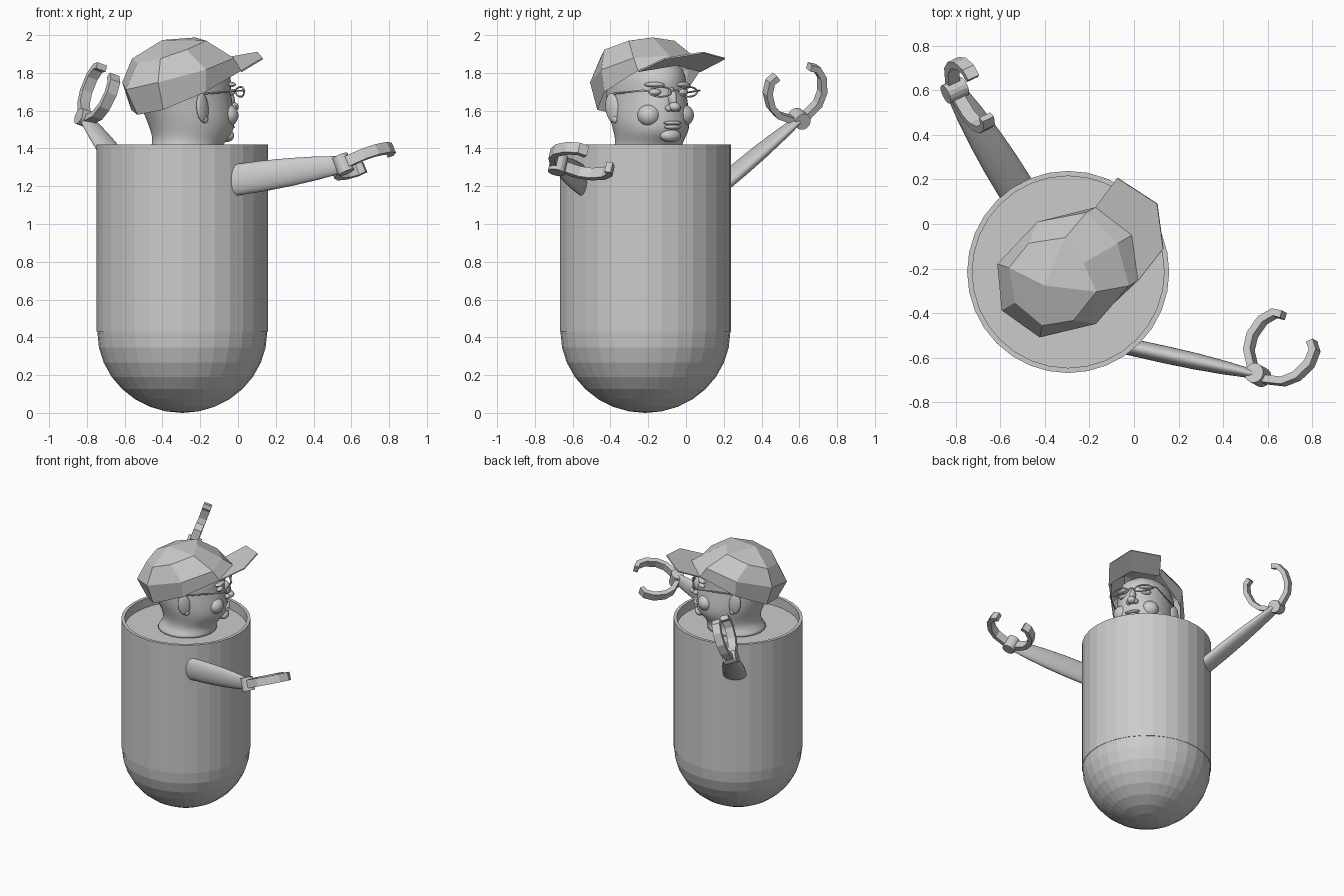
import bpy, bmesh, math
from mathutils import Vector, Matrix

if "Cube" in bpy.data.objects:
    bpy.data.objects.remove(bpy.data.objects["Cube"])

AXIS = Vector((-0.295, -0.215, 0))
HEAD = Matrix.Translation(AXIS) @ Matrix.Rotation(math.radians(30), 4, 'Z')   # local x = face forward


def make(name, verts, faces, smooth=False):
    me = bpy.data.meshes.new(name)
    me.from_pydata([tuple(v) for v in verts], [], faces)
    bm = bmesh.new()
    bm.from_mesh(me)
    bmesh.ops.recalc_face_normals(bm, faces=bm.faces)
    bm.to_mesh(me)
    bm.free()
    for p in me.polygons:
        p.use_smooth = smooth
    ob = bpy.data.objects.new(name, me)
    bpy.context.collection.objects.link(ob)
    return ob


def loft(name, rings, smooth=False, caps=(True, True)):
    n = len(rings[0])
    verts = [v for r in rings for v in r]
    faces = [(i * n + j, i * n + (j + 1) % n, (i + 1) * n + (j + 1) % n, (i + 1) * n + j)
             for i in range(len(rings) - 1) for j in range(n)]
    if caps[0]:
        faces.append(tuple(range(n)))
    if caps[1]:
        faces.append(tuple(range(len(verts) - n, len(verts))))
    return make(name, verts, faces, smooth)


def ellipse(c, a, b, n):
    return [c + a * math.cos(2 * math.pi * i / n) + b * math.sin(2 * math.pi * i / n) for i in range(n)]


def blob(name, loc, size, tilt=(0, 0, 0)):
    # smooth ellipsoid in head space
    bm = bmesh.new()
    bmesh.ops.create_uvsphere(bm, u_segments=20, v_segments=12, radius=1)
    rot = Matrix.Rotation(tilt[2], 4, 'Z') @ Matrix.Rotation(tilt[1], 4, 'Y') @ Matrix.Rotation(tilt[0], 4, 'X')
    bm.transform(HEAD @ Matrix.Translation(loc) @ rot @ Matrix.Diagonal((*size, 1)))
    for f in bm.faces:
        f.smooth = True
    me = bpy.data.meshes.new(name)
    bm.to_mesh(me)
    bm.free()
    bpy.context.collection.objects.link(bpy.data.objects.new(name, me))


def wire(name, pts, radius, cyclic=False):
    cu = bpy.data.curves.new(name, 'CURVE')
    cu.dimensions = '3D'
    cu.bevel_depth, cu.bevel_resolution = radius, 1
    sp = cu.splines.new('POLY')
    sp.points.add(len(pts) - 1)
    for p, co in zip(sp.points, pts):
        p.co = (*(HEAD @ Vector(co)), 1)
    sp.use_cyclic_u = cyclic
    bpy.context.collection.objects.link(bpy.data.objects.new(name, cu))


# Capsule body with hollow rim, faceted
prof = [(0.45 * math.sin(a), 0.43 - 0.43 * math.cos(a)) for a in [i * math.pi / 16 for i in range(9)]]
prof[0] = (0.002, 0)
prof += [(0.453, 0.43), (0.453, 1.42), (0.43, 1.42), (0.43, 1.35), (0.002, 1.35)]
loft("body", [ellipse(AXIS + Vector((0, 0, z)), Vector((r, 0, 0)), Vector((0, r, 0)), 32) for r, z in prof])

# Head and neck: height, back, front, half width
sections = [(1.34, -.22, .23, .22), (1.37, -.19, .22, .19), (1.41, -.165, .22, .172), (1.45, -.16, .255, .178),
            (1.49, -.17, .292, .19), (1.54, -.19, .295, .20), (1.60, -.22, .29, .20), (1.66, -.25, .285, .195),
            (1.70, -.26, .272, .193), (1.75, -.26, .285, .193), (1.82, -.25, .265, .182), (1.88, -.19, .18, .13)]
rings = [ellipse(HEAD @ Vector(((b + f) / 2, 0, z)), HEAD.to_3x3() @ Vector(((f - b) / 2, 0, 0)),
                 HEAD.to_3x3() @ Vector((0, w, 0)), 24) for z, b, f, w in sections]
head = loft("head", rings, True)
sub = head.modifiers.new("round", 'SUBSURF')
sub.levels = sub.render_levels = 1

# Face features
blob("nose_bridge", (.285, 0, 1.665), (.032, .022, .06), (0, -0.25, 0))
blob("nose_tip", (.307, 0, 1.62), (.034, .032, .026))
blob("upper_lip", (.288, 0, 1.535), (.022, .055, .011))
blob("lower_lip", (.286, 0, 1.513), (.022, .048, .012))
blob("chin", (.265, 0, 1.468), (.04, .06, .035))
for s, side in ((1, "left"), (-1, "right")):
    blob(side + "_nostril", (.293, s * .027, 1.613), (.022, .017, .018))
    blob(side + "_eye", (.245, s * .085, 1.698), (.025, .035, .018), (0, 0, s * .35))
    blob(side + "_brow", (.245, s * .085, 1.738), (.028, .055, .014), (0, 0, s * .35))
    blob(side + "_cheek", (.215, s * .10, 1.575), (.06, .065, .06))
    blob(side + "_ear", (.005, s * .205, 1.615), (.045, .018, .078), (0, -0.15, s * -0.35))
    blob(side + "_earlobe", (.022, s * .20, 1.555), (.02, .014, .022))
    # Spectacles
    wire(side + "_lens_rim", [(.312 - .02 * abs(math.cos(a)) * (math.cos(a) > 0), s * (.085 + .062 * math.cos(a)),
         1.70 + .026 * math.sin(a)) for a in [i * math.pi / 10 for i in range(20)]], .005, True)
    wire(side + "_temple", [(.295, s * .147, 1.705), (.27, s * .175, 1.707), (.02, s * .205, 1.69)], .005)
wire("spectacle_bridge", [(.312, -.023, 1.705), (.322, 0, 1.71), (.312, .023, 1.705)], .005)

# Low-poly cap: half rings (forward, side, up), mirrored, pitched backwards
half_rings = [
    [(.36, 0, 0), (.275, .19, 0), (0, .25, 0), (-.235, .17, 0), (-.30, 0, 0)],
    [(.31, 0, .07), (.26, .19, .08), (.04, .264, .11), (-.215, .19, .15), (-.31, 0, .15)],
    [(.19, 0, .23), (.17, .14, .22), (.01, .20, .24), (-.13, .15, .25), (-.19, 0, .25)]]
CAP = Matrix.Translation((0, 0, 1.70)) @ HEAD @ Matrix.Rotation(math.radians(-24), 4, 'Y')
cap_rings = [[CAP @ Vector(p) for p in h] + [CAP @ Vector((x, -y, z)) for x, y, z in h[3:0:-1]] for h in half_rings]
cv = [v for r in cap_rings for v in r] + [CAP @ Vector((0, 0, .30))]
cf = [(i * 8 + j, i * 8 + (j + 1) % 8, i * 8 + 8 + (j + 1) % 8, i * 8 + 8 + j) for i in range(2) for j in range(8)]
cf += [(24, 16 + (k - 1) % 8, 16 + k, 16 + k + 1) for k in (0, 2, 4, 6)]
make("cap", cv, cf)

# Cap brim
rim = cap_rings[0]
brim = make("cap_brim", [rim[1], rim[0], rim[7], (-.076, .206, 1.88), (.103, .09, 1.912), (.13, -.112, 1.88)],
            [(0, 1, 4, 3), (1, 2, 5, 4)])
brim.modifiers.new("thickness", 'SOLIDIFY').thickness = 0.008


def arm(name, base, joint, wide):
    # flattened tapering arm
    base, joint = Vector(base), Vector(joint)
    d = joint - base
    w = Vector(wide)
    w = (w - d * w.dot(d) / d.length_squared).normalized()
    t = d.normalized().cross(w)
    stations = [(-.18, .08, .036), (0, .083, .038), (.25, .081, .039), (.5, .074, .037),
                (.75, .062, .030), (.92, .05, .022), (.98, .044, .019)]
    ob = loft(name, [ellipse(base + d * k, w * a, t * b, 24) for k, a, b in stations], True)
    bpy.context.view_layer.objects.active = ob
    bpy.ops.object.select_all(action='DESELECT')
    ob.select_set(True)
    bpy.ops.object.shade_smooth_by_angle(angle=math.radians(40))


def claw(name, joint, fwd, side):
    # wrist drum and two bent strip fingers
    o, u, v = Vector(joint), Vector(fwd).normalized(), Vector(side).normalized()
    n = u.cross(v).normalized()
    loft(name + "_wrist", [ellipse(o + n * h, u * .045, v * .045, 16) for h in (-.048, .048)])
    path = [Vector(p) for p in ((.0, .03), (.055, .115), (.115, .15), (.195, .158), (.255, .135), (.275, .095))]
    for s, tag in ((1, "a"), (-1, "b")):
        rings = []
        for i, p in enumerate(path):
            t = (path[min(i + 1, 5)] - path[max(i - 1, 0)]).normalized()
            q = Vector((-t.y, t.x)) * .017
            rings.append([o + u * c.x + v * c.y * s + n * h
                          for c, h in ((p + q, .029), (p + q, -.029), (p - q, -.029), (p - q, .029))])
        loft(name + "_finger_" + tag, rings)


# Arms and claws
arm("right_arm", (0, -.555, 1.235), (.556, -.677, 1.316), (0, 0, 1))
claw("right_claw", (.556, -.677, 1.316), (.643, .761, .095), (-.665, .615, -.421))
arm("left_arm", (-.534, .166, 1.19), (-.803, .60, 1.557), (.85, .53, 0))
claw("left_claw", (-.803, .60, 1.557), (.405, -.125, .907), (-.32, .908, .269))
